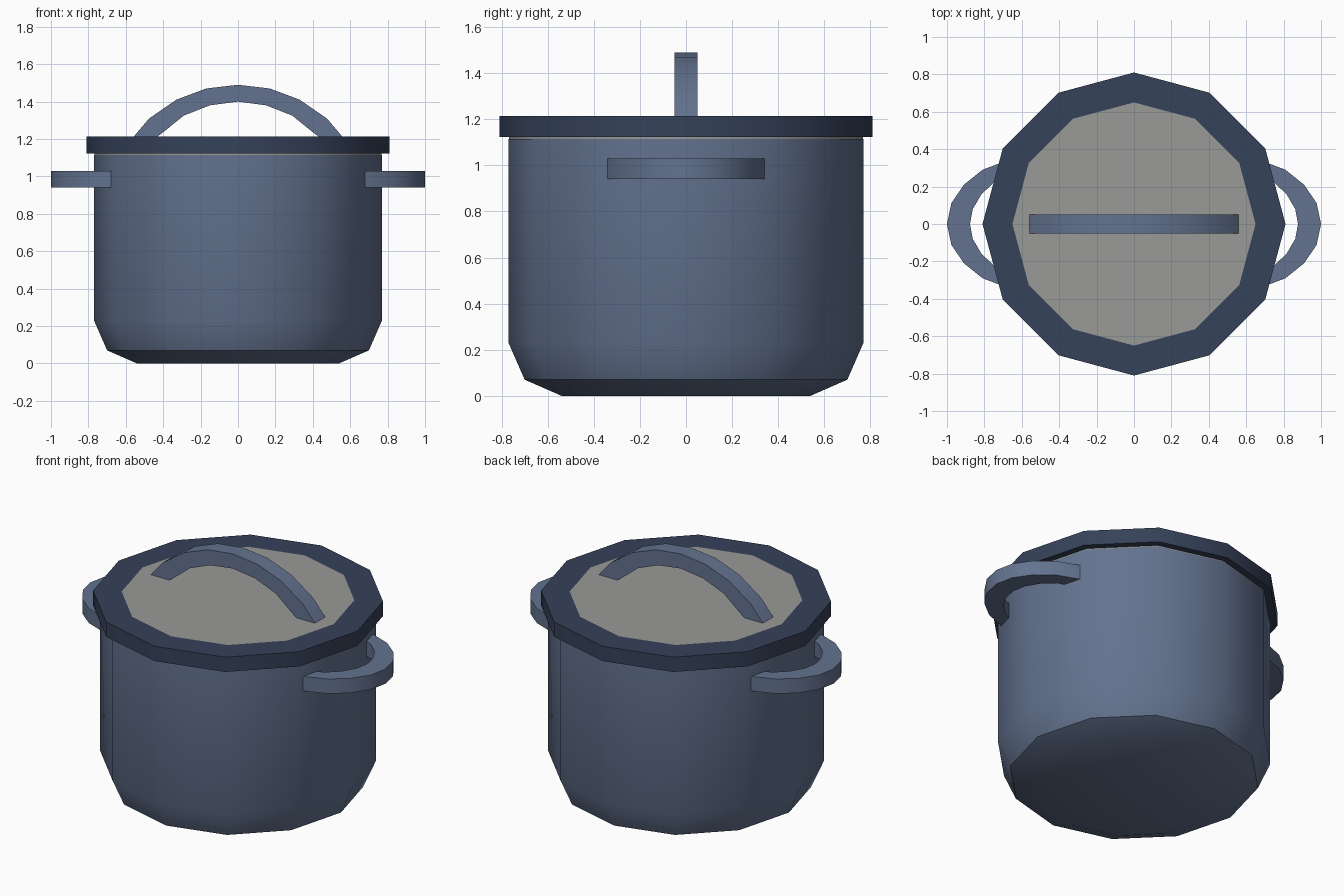
import bpy, bmesh, math

if "Cube" in bpy.data.objects:
    bpy.data.objects.remove(bpy.data.objects["Cube"])

SIDES = 12


def material(name, rgb):
    m = bpy.data.materials.new(name)
    m.diffuse_color = (*rgb, 1)
    m.use_nodes = True
    m.node_tree.nodes["Principled BSDF"].inputs["Base Color"].default_value = m.diffuse_color
    return m


blue = material("slate_blue", (0.125, 0.17, 0.275))
navy = material("dark_navy", (0.036, 0.054, 0.1))
grey = material("glass_grey", (0.32, 0.32, 0.31))


def finish(bm, name, mat):
    bmesh.ops.recalc_face_normals(bm, faces=bm.faces)
    mesh = bpy.data.meshes.new(name)
    bm.to_mesh(mesh)
    bm.free()
    mesh.materials.append(mat)
    ob = bpy.data.objects.new(name, mesh)
    bpy.context.collection.objects.link(ob)
    bpy.ops.object.select_all(action='DESELECT')
    ob.select_set(True)
    bpy.context.view_layer.objects.active = ob
    bpy.ops.object.shade_smooth_by_angle(angle=math.radians(38))
    return ob


def lathe(name, profile, mat, closed=False):
    """Turn an (r, z) profile around z; open profiles get end caps."""
    bm = bmesh.new()
    rings = []
    for r, z in profile:
        rings.append([bm.verts.new((r * math.cos(i * math.tau / SIDES),
                                    r * math.sin(i * math.tau / SIDES), z))
                      for i in range(SIDES)])
    pairs = list(zip(rings, rings[1:]))
    if closed:
        pairs.append((rings[-1], rings[0]))
    else:
        bm.faces.new(rings[0])
        bm.faces.new(rings[-1])
    for a, b in pairs:
        for i in range(SIDES):
            j = (i + 1) % SIDES
            bm.faces.new((a[i], a[j], b[j], b[i]))
    return finish(bm, name, mat)


def bow(name, outer, inner, lo, hi, place, mat):
    """Flat arched handle: half outlines (along, out) are mirrored, then made thick."""
    def full(half):
        return [(-a, b) for a, b in reversed(half[1:])] + half
    o, n = full(outer), full(inner)
    bm = bmesh.new()
    sect = [[bm.verts.new(place(*p, t)) for p, t in
             ((o[i], lo), (o[i], hi), (n[i], hi), (n[i], lo))]
            for i in range(len(o))]
    bm.faces.new(sect[0])
    bm.faces.new(sect[-1])
    for a, b in zip(sect, sect[1:]):
        for k in range(4):
            m = (k + 1) % 4
            bm.faces.new((a[k], a[m], b[m], b[k]))
    return finish(bm, name, mat)


# Pot with chamfered foot
lathe("pot_body", [(0.54, 0), (0.70, 0.07), (0.77, 0.23), (0.77, 1.115)], blue)

# Lid: thin seal, dark rim, glass pane
lathe("lid_seal", [(0.768, 1.115), (0.768, 1.123)], grey)
lathe("lid_rim", [(0.65, 1.122), (0.81, 1.122), (0.81, 1.213), (0.65, 1.213)], navy, closed=True)
lathe("lid_glass", [(0.65, 1.14), (0.65, 1.213)], grey)

# Lid handle
bow("lid_handle",
    [(0, 1.49), (0.17, 1.47), (0.33, 1.41), (0.475, 1.31), (0.56, 1.21)],
    [(0, 1.40), (0.15, 1.38), (0.29, 1.325), (0.395, 1.24), (0.435, 1.21)],
    -0.05, 0.05, lambda a, b, t: (a, t, b), blue)

# Side handles, ends running into the pot wall
for side, s in (("left", -1), ("right", 1)):
    bow(side + "_handle",
        [(0, 1.0), (0.11, 0.977), (0.21, 0.91), (0.29, 0.81), (0.34, 0.678)],
        [(0, 0.877), (0.08, 0.862), (0.16, 0.815), (0.225, 0.745), (0.25, 0.678)],
        0.94, 1.03, lambda a, b, t, s=s: (s * b, a, t), blue)
